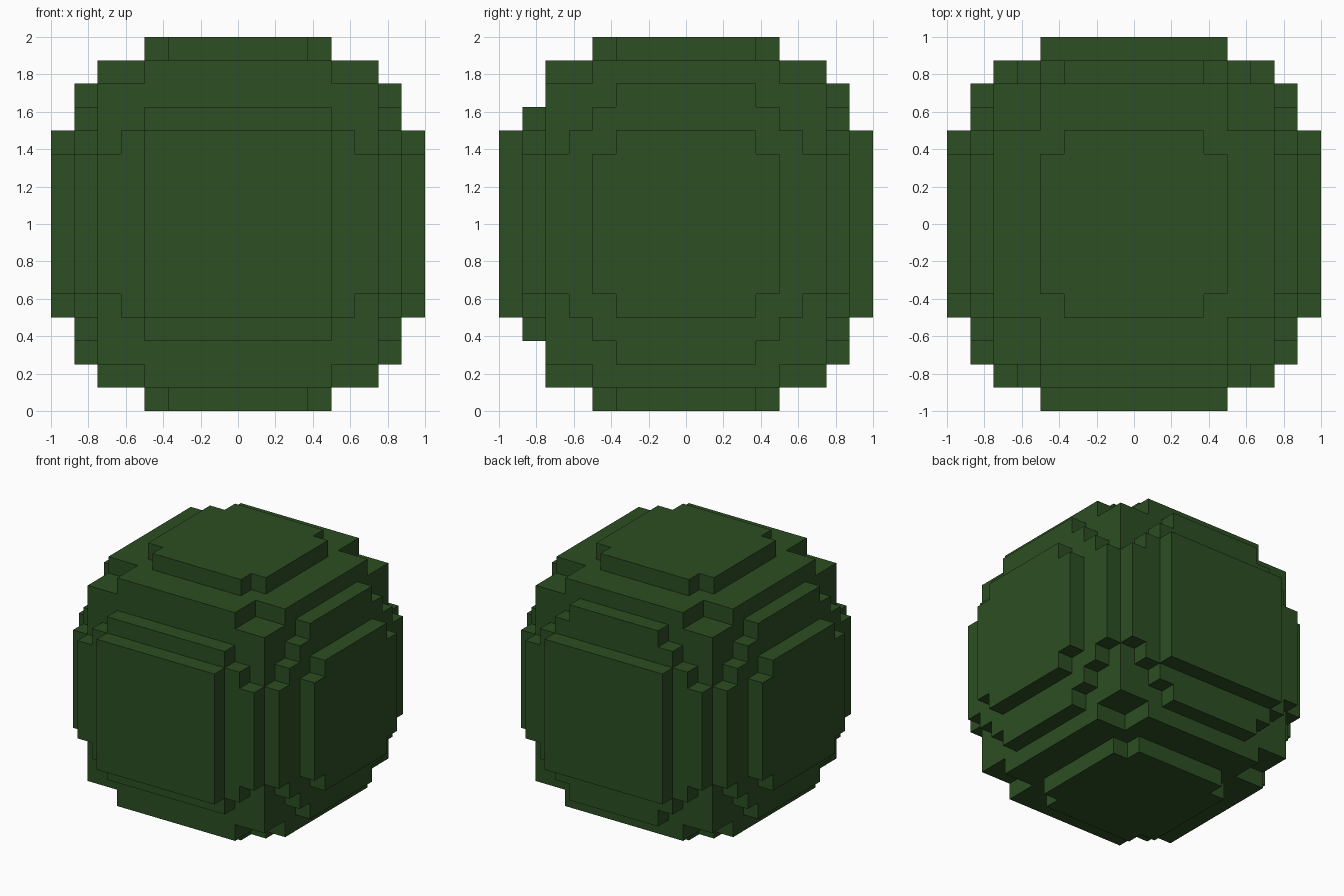
import bpy, bmesh
from mathutils import Vector

U = 0.125  # size of one block
CENTRE = Vector((0, 0, 1))

if "Cube" in bpy.data.objects:
    bpy.data.objects.remove(bpy.data.objects["Cube"], do_unlink=True)

green = bpy.data.materials.new("leaf_green")
colour = (0.0252, 0.0762, 0.0160, 1)
green.use_nodes = True
green.diffuse_color = colour
green.node_tree.nodes["Principled BSDF"].inputs["Base Color"].default_value = colour


def outline(steps):
    """Closed stair-stepped outline from its corners in one quadrant."""
    quad = [steps[0]]
    for (_, v0), (u1, v1) in zip(steps, steps[1:]):
        quad += [(u1, v0), (u1, v1)]
    back = quad[::-1]
    return (quad + [(-u, v) for u, v in back]
            + [(-u, -v) for u, v in quad] + [(u, -v) for u, v in back])


def slab(name, axis, low, high, steps):
    """Stepped outline extruded along an axis between two block levels."""
    bm = bmesh.new()
    verts = []
    for u, v in outline(steps):
        co = [u, v]
        co.insert(axis, low)
        verts.append(bm.verts.new(Vector(co) * U + CENTRE))
    cap = bm.faces.new(verts)
    out = bmesh.ops.extrude_face_region(bm, geom=[cap], use_keep_orig=True)
    shift = Vector((0, 0, 0))
    shift[axis] = (high - low) * U
    moved = [g for g in out["geom"] if isinstance(g, bmesh.types.BMVert)]
    bmesh.ops.translate(bm, verts=moved, vec=shift)
    bmesh.ops.recalc_face_normals(bm, faces=bm.faces)
    mesh = bpy.data.meshes.new(name)
    bm.to_mesh(mesh)
    bm.free()
    mesh.materials.append(green)
    obj = bpy.data.objects.new(name, mesh)
    bpy.context.collection.objects.link(obj)


# Stepped outlines, as quadrant corners in blocks
square = [(4, 4)]
clipped = [(4, 3), (3, 4)]
cross = [(6, 4), (4, 6)]
short_steps = [(6, 3), (5, 4), (4, 5)]
round_steps = short_steps + [(3, 6)]

# Solid middle
slab("core", 0, -6, 6, [(6, 6)])

# Two layers on each of the six sides
sides = [
    ("right", 0, -1, round_steps, clipped),
    ("left", 0, 1, round_steps, clipped),
    ("front", 1, -1, short_steps, square),
    ("back", 1, 1, round_steps, square),
    ("bottom", 2, -1, cross, clipped),
    ("top", 2, 1, cross, clipped),
]
for side, axis, sign, inner, outer in sides:
    slab(side + "_inner_layer", axis, sign * 6, sign * 7, inner)
    slab(side + "_outer_plate", axis, sign * 7, sign * 8, outer)
